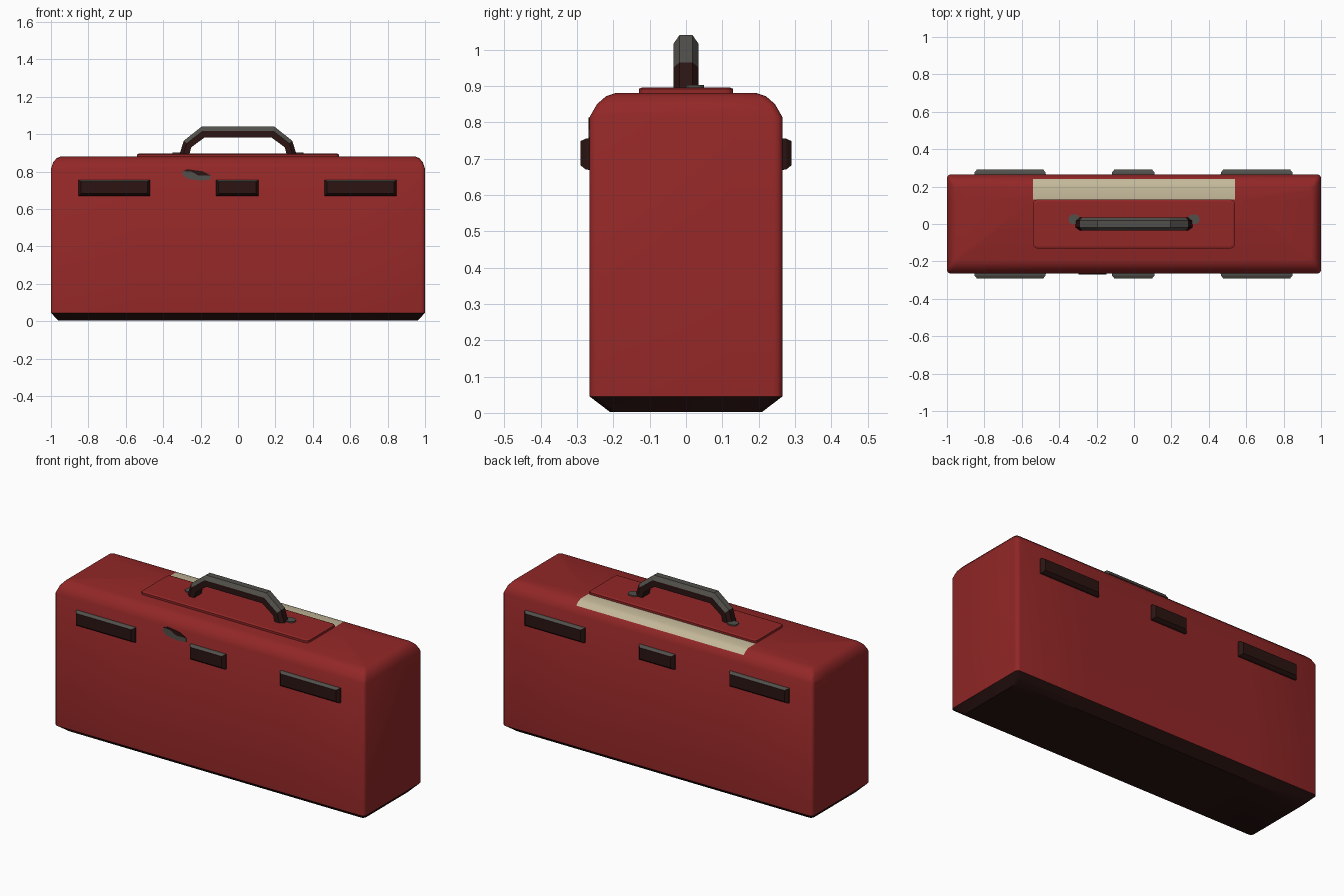
import bpy, bmesh, math
from mathutils import Vector

old = bpy.data.objects.get("Cube")
if old:
    bpy.data.objects.remove(old)


def material(name, rgb):
    m = bpy.data.materials.new(name)
    m.use_nodes = True
    m.diffuse_color = (*rgb, 1)
    m.node_tree.nodes["Principled BSDF"].inputs["Base Color"].default_value = (*rgb, 1)
    return m


RED = material("red paint", (0.29, 0.02, 0.02))
DARK = material("dark brown", (0.024, 0.007, 0.006))
GREY = material("worn grey", (0.085, 0.08, 0.07))
CREAM = material("cream label", (0.55, 0.48, 0.32))


def finish(name, bm, mats, rule=None, smooth=False):
    """Turn a bmesh into an object, colouring faces by a rule."""
    bmesh.ops.recalc_face_normals(bm, faces=bm.faces)
    bm.normal_update()
    if rule:
        for f in bm.faces:
            f.material_index = rule(f.calc_center_median(), f.normal)
    me = bpy.data.meshes.new(name)
    bm.to_mesh(me)
    bm.free()
    for m in mats:
        me.materials.append(m)
    ob = bpy.data.objects.new(name, me)
    bpy.context.collection.objects.link(ob)
    if smooth:
        bpy.ops.object.select_all(action='DESELECT')
        ob.select_set(True)
        bpy.context.view_layer.objects.active = ob
        bpy.ops.object.shade_smooth_by_angle(angle=math.radians(35))
    return ob


def loft(rings):
    """Skin closed rings of equal length and cap both ends."""
    bm = bmesh.new()
    loops = [[bm.verts.new(p) for p in r] for r in rings]
    n = len(loops[0])
    for a, b in zip(loops, loops[1:]):
        for i in range(n):
            j = (i + 1) % n
            bm.faces.new((a[i], a[j], b[j], b[i]))
    bm.faces.new(loops[0])
    bm.faces.new(loops[-1])
    return bm


def rounded_ring(hx, hy, z, r=0.02, steps=3):
    pts = []
    for k, (sx, sy) in enumerate([(1, 1), (-1, 1), (-1, -1), (1, -1)]):
        for s in range(steps + 1):
            a = math.pi / 2 * (k + s / steps)
            pts.append((sx * (hx - r) + r * math.cos(a), sy * (hy - r) + r * math.sin(a), z))
    return pts


# Case body: stacked rounded rectangles, dark base, label cut into the top
levels = [(0.003, 0.04, 0.055), (0.045, 0, 0), (0.815, 0, 0), (0.85, 0.012, 0.02),
          (0.872, 0.03, 0.045), (0.88, 0.05, 0.07)]
bm = loft([rounded_ring(1 - ix, 0.265 - iy, z) for z, ix, iy in levels])
for co, no in [((0.54, 0, 0), (1, 0, 0)), ((-0.54, 0, 0), (1, 0, 0)),
               ((0, 0.13, 0), (0, 1, 0)), ((0, 0.24, 0), (0, 1, 0))]:
    bmesh.ops.bisect_plane(bm, geom=bm.verts[:] + bm.edges[:] + bm.faces[:],
                           plane_co=co, plane_no=no)


def body_rule(c, n):
    if c.z < 0.045:
        return 1
    return 2 if c.z > 0.84 and abs(c.x) < 0.54 and 0.13 < c.y < 0.24 else 0


finish("case_body", bm, [RED, DARK, CREAM], body_rule, smooth=True)

# Raised plate under the handle
finish("handle_plate", loft([rounded_ring(0.54, 0.13, 0.87), rounded_ring(0.54, 0.13, 0.892),
                             rounded_ring(0.53, 0.12, 0.896)]), [RED])

# Handle: faceted section swept through outer and inner arch points
half = [((0.315, 0.885), (0.262, 0.885)), ((0.29, 0.965), (0.25, 0.93)),
        ((0.195, 1.04), (0.18, 0.982))]
arch = [[(-x, z) for x, z in p] for p in half] + half[::-1]
section = [(-0.034, 0), (-0.034, 0.6), (-0.018, 1), (0.018, 1), (0.034, 0.6), (0.034, 0)]
rings = [[(i[0] + (o[0] - i[0]) * t, y, i[1] + (o[1] - i[1]) * t) for y, t in section]
         for o, i in arch]
finish("handle", loft(rings), [DARK, GREY], lambda c, n: int(n.z > 0.4))

# Handle feet
for side, s in (("left", 1), ("right", -1)):
    ring = [[(s * 0.32 + x * s, 0.025 + y, z) for x, y, z in rounded_ring(0.03, 0.025, z)]
            for z in (0.88, 0.903)]
    finish(f"{side}_handle_foot", loft(ring), [GREY])


# Latches along the front and back
def latch(name, x0, x1, s):
    rings = []
    for y, ix, low, high in [(0.255, 0, 0.668, 0.756), (0.276, 0.003, 0.67, 0.755),
                             (0.291, 0.015, 0.682, 0.748)]:
        rings.append([(x0 + ix, s * y, low), (x1 - ix, s * y, low),
                      (x1 - ix, s * y, high), (x0 + ix, s * y, high)])
    finish(name, loft(rings), [DARK, GREY], lambda c, n: int(n.z > 0.8))


for face, s in (("front", -1), ("back", 1)):
    for pos, x0, x1 in (("right", -0.855, -0.47), ("middle", -0.12, 0.112), ("left", 0.462, 0.85)):
        latch(f"{face}_{pos}_latch", x0, x1, s)


# Worn badge beside the front middle latch
def badge(name, outline, mat):
    finish(name, loft([[(x, y, z) for x, z in outline] for y in (-0.262, -0.269)]), [mat])


badge("badge_lower", [(-0.298, 0.785), (-0.27, 0.762), (-0.2, 0.752), (-0.146, 0.758),
                      (-0.146, 0.78), (-0.21, 0.779), (-0.25, 0.8), (-0.295, 0.803)], GREY)
badge("badge_upper", [(-0.295, 0.803), (-0.25, 0.8), (-0.21, 0.779), (-0.146, 0.78),
                      (-0.19, 0.802), (-0.27, 0.813)], DARK)
